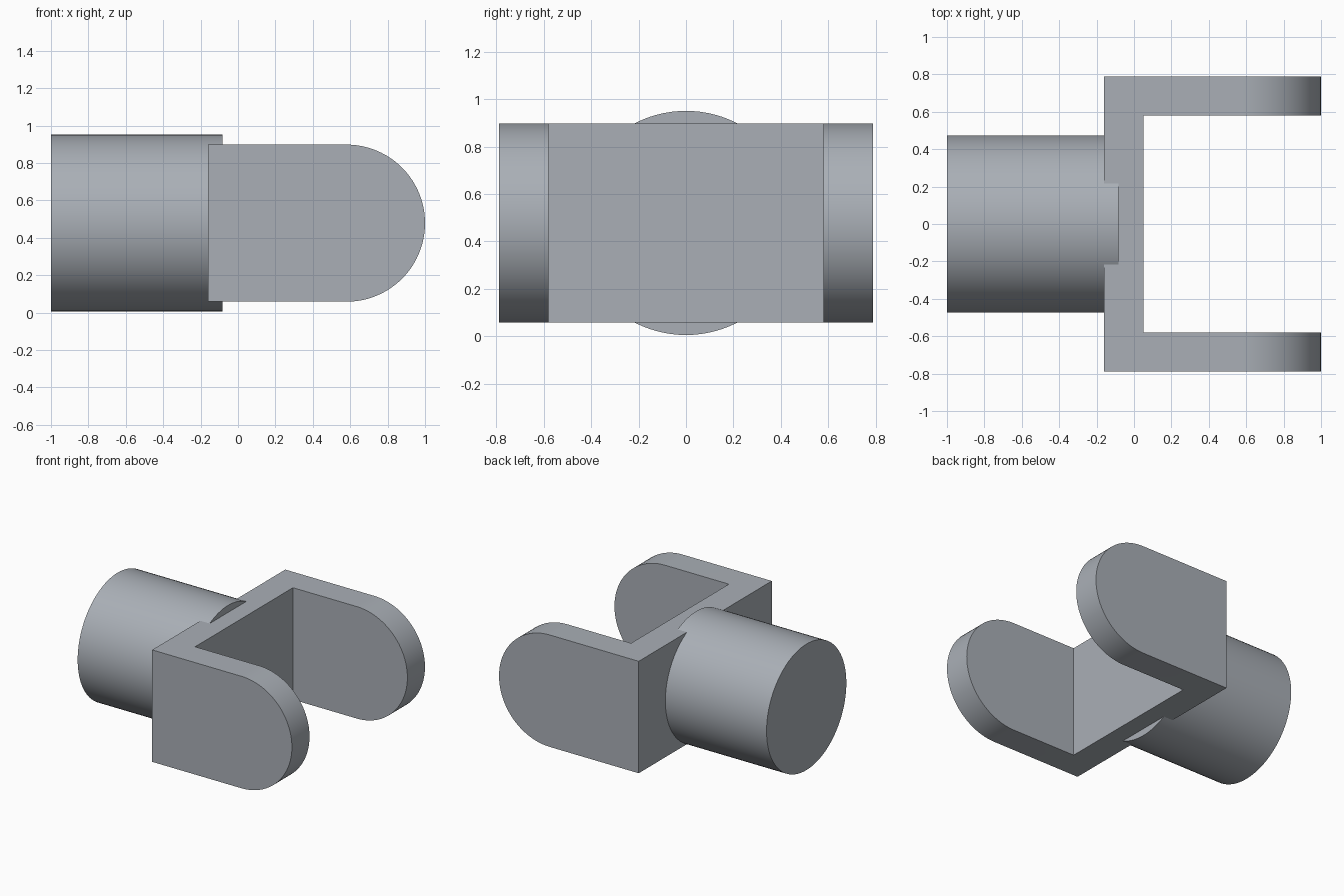
import bpy, bmesh, math
from mathutils import Matrix

if "Cube" in bpy.data.objects:
    bpy.data.objects.remove(bpy.data.objects["Cube"])

MID_Z = 0.478

steel = bpy.data.materials.new("steel grey")
steel.diffuse_color = (0.40, 0.43, 0.47, 1)
steel.use_nodes = True
steel.node_tree.nodes["Principled BSDF"].inputs["Base Color"].default_value = steel.diffuse_color


def add_object(name, bm, smooth=True):
    bmesh.ops.recalc_face_normals(bm, faces=bm.faces)
    mesh = bpy.data.meshes.new(name)
    bm.to_mesh(mesh)
    bm.free()
    mesh.materials.append(steel)
    obj = bpy.data.objects.new(name, mesh)
    bpy.context.collection.objects.link(obj)
    if smooth:
        bpy.ops.object.select_all(action='DESELECT')
        obj.select_set(True)
        bpy.context.view_layer.objects.active = obj
        bpy.ops.object.shade_smooth_by_angle(angle=math.radians(30))
    return obj


# Shaft: solid cylinder along x, ending inside the yoke web
x0, x1, radius = -1.0, -0.083, 0.473
bm = bmesh.new()
bmesh.ops.create_cone(
    bm, cap_ends=True, segments=96, radius1=radius, radius2=radius, depth=x1 - x0,
    matrix=Matrix.Translation(((x0 + x1) / 2, 0, MID_Z)) @ Matrix.Rotation(math.pi / 2, 4, 'Y'))
add_object("shaft", bm)

# Yoke: round-nosed profile extruded across y
back, nose, half_w = -0.16, 0.42, 0.789
profile = [(back, -nose)]
for i in range(49):
    a = -math.pi / 2 + math.pi * i / 48
    profile.append((1 - nose + nose * math.cos(a), nose * math.sin(a)))
profile.append((back, nose))
bm = bmesh.new()
side = bm.faces.new([bm.verts.new((x, -half_w, MID_Z + z)) for x, z in profile])
ext = bmesh.ops.extrude_face_region(bm, geom=[side])
bmesh.ops.translate(bm, vec=(0, 2 * half_w, 0),
                    verts=[v for v in ext["geom"] if isinstance(v, bmesh.types.BMVert)])
yoke = add_object("yoke", bm)

# Slot between the two arms
bm = bmesh.new()
bmesh.ops.create_cube(bm, size=1, matrix=Matrix.Translation((0.8, 0, MID_Z))
                      @ Matrix.Diagonal((1.5, 2 * 0.58, 2, 1)))
slot = add_object("slot_cutter", bm, smooth=False)
slot.hide_render = True
slot.hide_viewport = True

cut = yoke.modifiers.new("slot", 'BOOLEAN')
cut.operation = 'DIFFERENCE'
cut.solver = 'EXACT'
cut.object = slot
